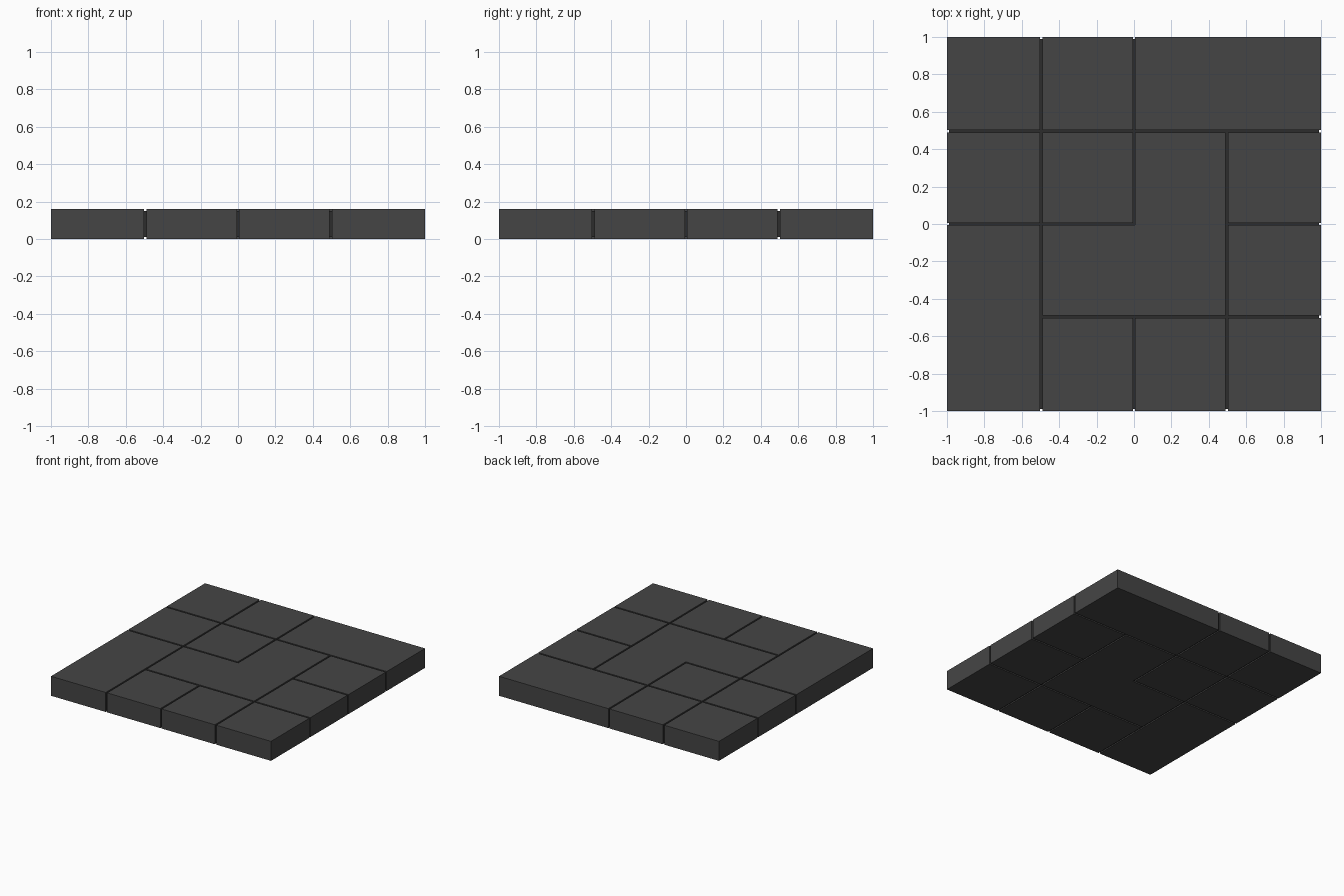
import bpy, bmesh

if "Cube" in bpy.data.objects:
    bpy.data.objects.remove(bpy.data.objects["Cube"])

H = 0.16      # slab height
G = 0.0065    # half joint width
E = [-1 - G, -0.496, 0, 0.496, 1 + G]   # grid lines; outer faces land on +-1


def material(name, v):
    m = bpy.data.materials.new(name)
    m.diffuse_color = (v, v, v, 1)
    m.use_nodes = True
    m.node_tree.nodes["Principled BSDF"].inputs["Base Color"].default_value = m.diffuse_color
    return m


stone = material("dark_stone", 0.06)
grout = material("grout", 0.025)


def prism(name, outline, z0, z1, mat):
    bm = bmesh.new()
    face = bm.faces.new([bm.verts.new((x, y, z0)) for x, y in outline])
    ext = bmesh.ops.extrude_face_region(bm, geom=[face])
    for v in ext["geom"]:
        if isinstance(v, bmesh.types.BMVert):
            v.co.z = z1
    bmesh.ops.recalc_face_normals(bm, faces=bm.faces)
    me = bpy.data.meshes.new(name)
    bm.to_mesh(me)
    bm.free()
    me.materials.append(mat)
    bpy.context.collection.objects.link(bpy.data.objects.new(name, me))


def slab(name, i0, i1, j0, j1):
    x0, x1, y0, y1 = E[i0] + G, E[i1] - G, E[j0] + G, E[j1] - G
    prism(name, [(x0, y0), (x1, y0), (x1, y1), (x0, y1)], 0, H, stone)


# Square slabs, by grid column and row
for i, j in [(0, 3), (1, 3), (0, 2), (1, 2), (3, 2), (3, 1), (1, 0), (2, 0), (3, 0)]:
    slab(f"square_slab_{i}_{j}", i, i + 1, j, j + 1)

# Double-length slabs
slab("long_slab_back", 2, 4, 3, 4)
slab("long_slab_left", 0, 1, 0, 2)

# L-shaped slab in the middle
xl, xm, xr = E[1] + G, E[2] + G, E[3] - G
yb, ym, yt = E[1] + G, E[2] - G, E[3] - G
prism("corner_slab", [(xl, yb), (xr, yb), (xr, yt), (xm, yt), (xm, ym), (xl, ym)], 0, H, stone)

# Recessed core that fills the joints
c = 0.99
prism("joint_core", [(-c, -c), (c, -c), (c, c), (-c, c)], 0.01, H - 0.01, grout)
